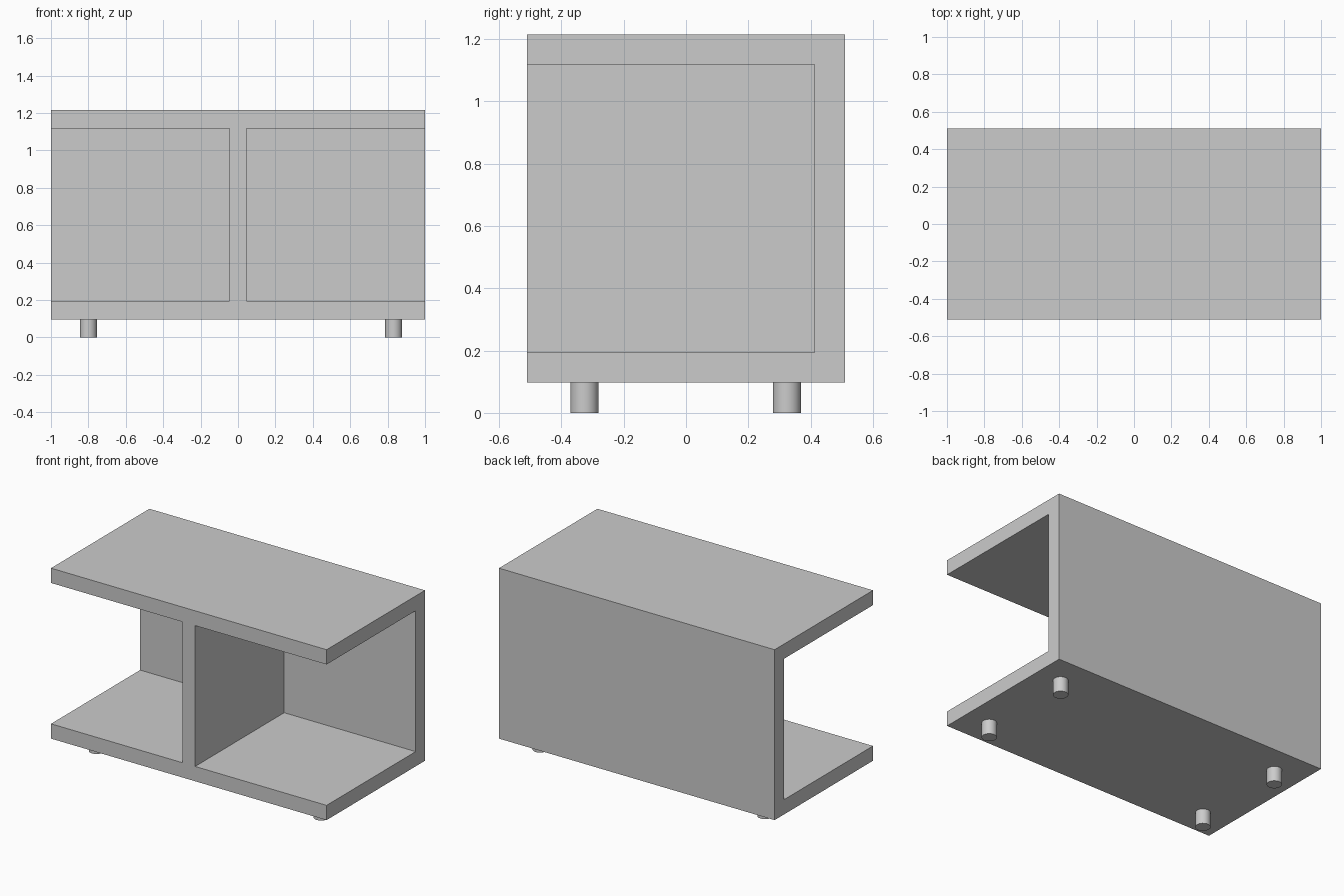
import bpy

cube = bpy.data.objects.get("Cube")
if cube:
    bpy.data.objects.remove(cube, do_unlink=True)

grey = bpy.data.materials.new("grey")
grey.use_nodes = True
grey.diffuse_color = (0.6, 0.6, 0.6, 1)
grey.node_tree.nodes["Principled BSDF"].inputs["Base Color"].default_value = grey.diffuse_color

WIDTH, DEPTH = 2.0, 1.02
BASE, TOP = 0.097, 1.215
BOARD = 0.097
HALF_DIVIDER = 0.046


def box(name, low, high):
    centre = [(a + b) / 2 for a, b in zip(low, high)]
    bpy.ops.mesh.primitive_cube_add(size=1, location=centre)
    ob = bpy.context.object
    ob.name = name
    ob.scale = [b - a for a, b in zip(low, high)]
    bpy.ops.object.transform_apply(location=False, rotation=False, scale=True)
    ob.data.materials.append(grey)
    return ob


# Cabinet block, hollowed on each side of the central divider
x, y = WIDTH / 2, DEPTH / 2
cabinet = box("cabinet", (-x, -y, BASE), (x, y, TOP))
for side in (-1, 1):
    ends = sorted((side * HALF_DIVIDER, side * (x + 0.2)))
    cutter = box("compartment_cutter",
                 (ends[0], -y - 0.2, BASE + BOARD),
                 (ends[1], y - BOARD, TOP - BOARD))
    cutter.hide_render = True
    cut = cabinet.modifiers.new("compartment", 'BOOLEAN')
    cut.operation = 'DIFFERENCE'
    cut.solver = 'EXACT'
    cut.object = cutter
    bpy.context.view_layer.objects.active = cabinet
    bpy.ops.object.modifier_apply(modifier=cut.name)
    bpy.data.objects.remove(cutter, do_unlink=True)

# Round feet
for x_name, foot_x in (("right", -0.8), ("left", 0.832)):
    for y_name, foot_y in (("front", -0.326), ("back", 0.324)):
        bpy.ops.mesh.primitive_cylinder_add(
            vertices=32, radius=0.045, depth=BASE, location=(foot_x, foot_y, BASE / 2))
        foot = bpy.context.object
        foot.name = f"{y_name}_{x_name}_foot"
        foot.data.materials.append(grey)
        bpy.ops.object.shade_smooth_by_angle()
